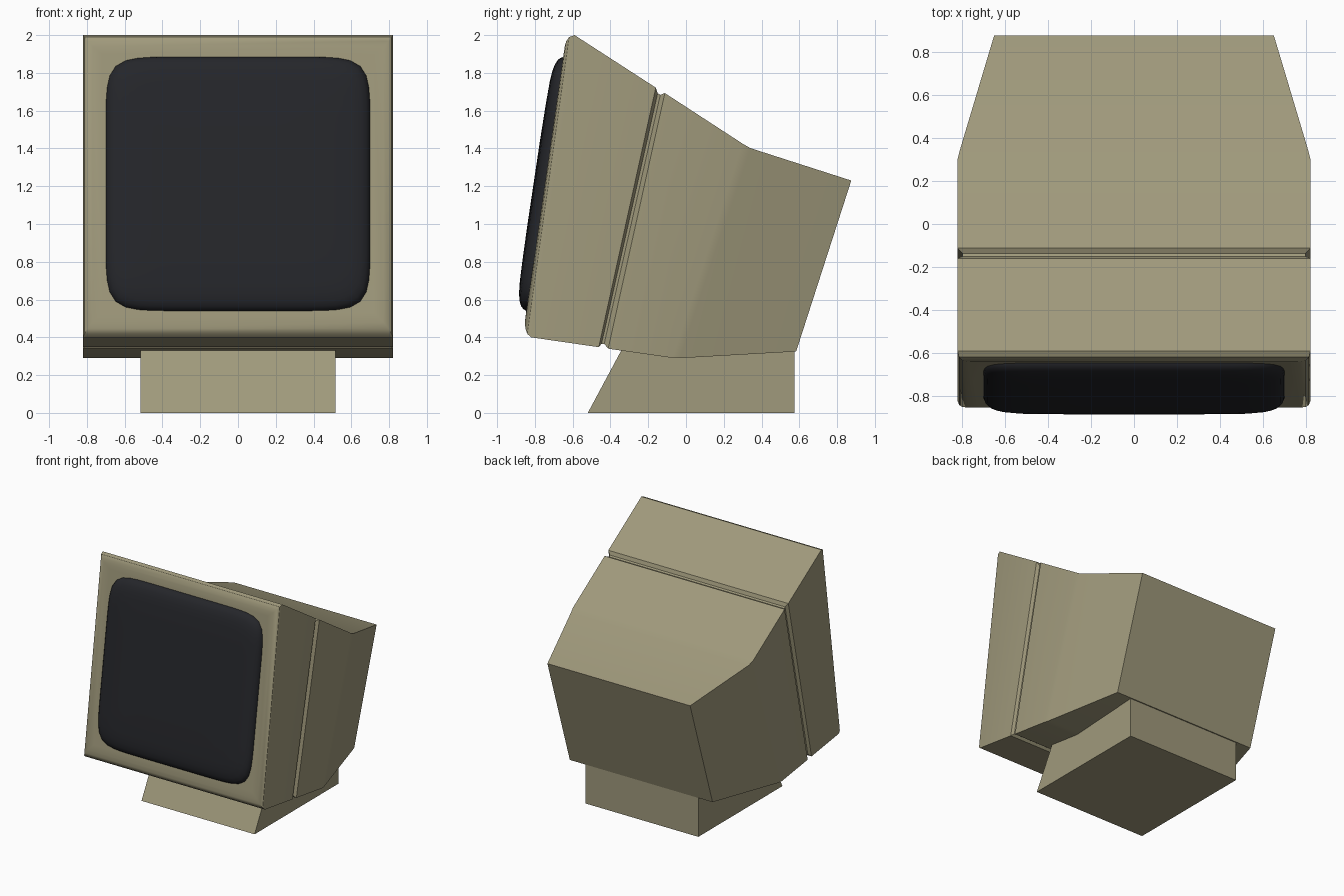
import bpy, bmesh
from math import sin, cos, pi, radians, copysign
from mathutils import Vector

if "Cube" in bpy.data.objects:
    bpy.data.objects.remove(bpy.data.objects["Cube"])


def material(name, rgb):
    m = bpy.data.materials.new(name)
    m.diffuse_color = (*rgb, 1)
    m.use_nodes = True
    m.node_tree.nodes["Principled BSDF"].inputs["Base Color"].default_value = m.diffuse_color
    return m


def loft(name, rings, mat, smooth=True):
    """Skin a list of equal-length closed rings and cap both ends."""
    bm = bmesh.new()
    vs = [[bm.verts.new(p) for p in ring] for ring in rings]
    n = len(vs[0])
    for a, b in zip(vs, vs[1:]):
        for i in range(n):
            j = (i + 1) % n
            bm.faces.new((a[i], a[j], b[j], b[i]))
    bm.faces.new(vs[0])
    bm.faces.new(vs[-1])
    bmesh.ops.recalc_face_normals(bm, faces=bm.faces)
    me = bpy.data.meshes.new(name)
    bm.to_mesh(me)
    bm.free()
    me.materials.append(mat)
    ob = bpy.data.objects.new(name, me)
    bpy.context.collection.objects.link(ob)
    if smooth:
        bpy.context.view_layer.objects.active = ob
        ob.select_set(True)
        bpy.ops.object.shade_smooth_by_angle(angle=radians(32))
        ob.select_set(False)
    return ob


beige = material("beige_plastic", (0.35, 0.32, 0.20))
dark = material("dark_glass", (0.018, 0.019, 0.023))

# Casing: rectangular sections (top y, top z, bottom y, bottom z, half width)
sections = [
    (-0.643, 1.90, -0.847, 0.53, 0.72),    # rounded bezel
    (-0.642, 1.94, -0.853, 0.48, 0.77),
    (-0.634, 1.968, -0.850, 0.446, 0.798),
    (-0.618, 1.99, -0.840, 0.418, 0.813),
    (-0.590, 2.00, -0.820, 0.40, 0.82),
    (-0.160, 1.722, -0.462, 0.348, 0.82),  # groove
    (-0.150, 1.692, -0.447, 0.366, 0.797),
    (-0.136, 1.684, -0.433, 0.366, 0.797),
    (-0.112, 1.693, -0.412, 0.340, 0.82),
    (0.300, 1.425, -0.070, 0.291, 0.82),   # bend into the tapered back
    (0.340, 1.402, -0.030, 0.290, 0.81),
    (0.875, 1.23, 0.583, 0.325, 0.65),
]
loft("monitor_casing",
     [[(-w, ty, tz), (w, ty, tz), (w, by, bz), (-w, by, bz)]
      for ty, tz, by, bz, w in sections], beige)

# Screen: bulging superellipse rings on the tilted bezel plane
top, bottom = Vector((0, -0.644, 1.885)), Vector((0, -0.845, 0.54))
centre, up = (top + bottom) / 2, (top - bottom) / 2
out = Vector((0, -up.z, up.y)).normalized()
half_h = up.length
up.normalize()


def screen_ring(inset, offset, power=9, count=96):
    pts = []
    for i in range(count):
        a = 2 * pi * i / count
        c, s = cos(a), sin(a)
        r = (abs(c) ** power + abs(s) ** power) ** (-1 / power)
        pts.append(centre + Vector((c * r * (0.70 - inset), 0, 0))
                   + up * (s * r * (half_h - inset)) + out * offset)
    return pts


loft("screen", [screen_ring(i, o) for i, o in (
    (0.0, -0.03), (0.0, 0.0), (0.006, 0.016), (0.02, 0.031), (0.045, 0.043),
    (0.085, 0.052), (0.14, 0.057), (0.25, 0.060), (0.45, 0.062))], dark)

# Stand: side profile extruded across x
profile = [(-0.52, 0), (0.575, 0), (0.575, 0.33), (-0.343, 0.33)]
loft("stand", [[(x, y, z) for y, z in profile] for x in (-0.515, 0.515)],
     beige, smooth=False)
